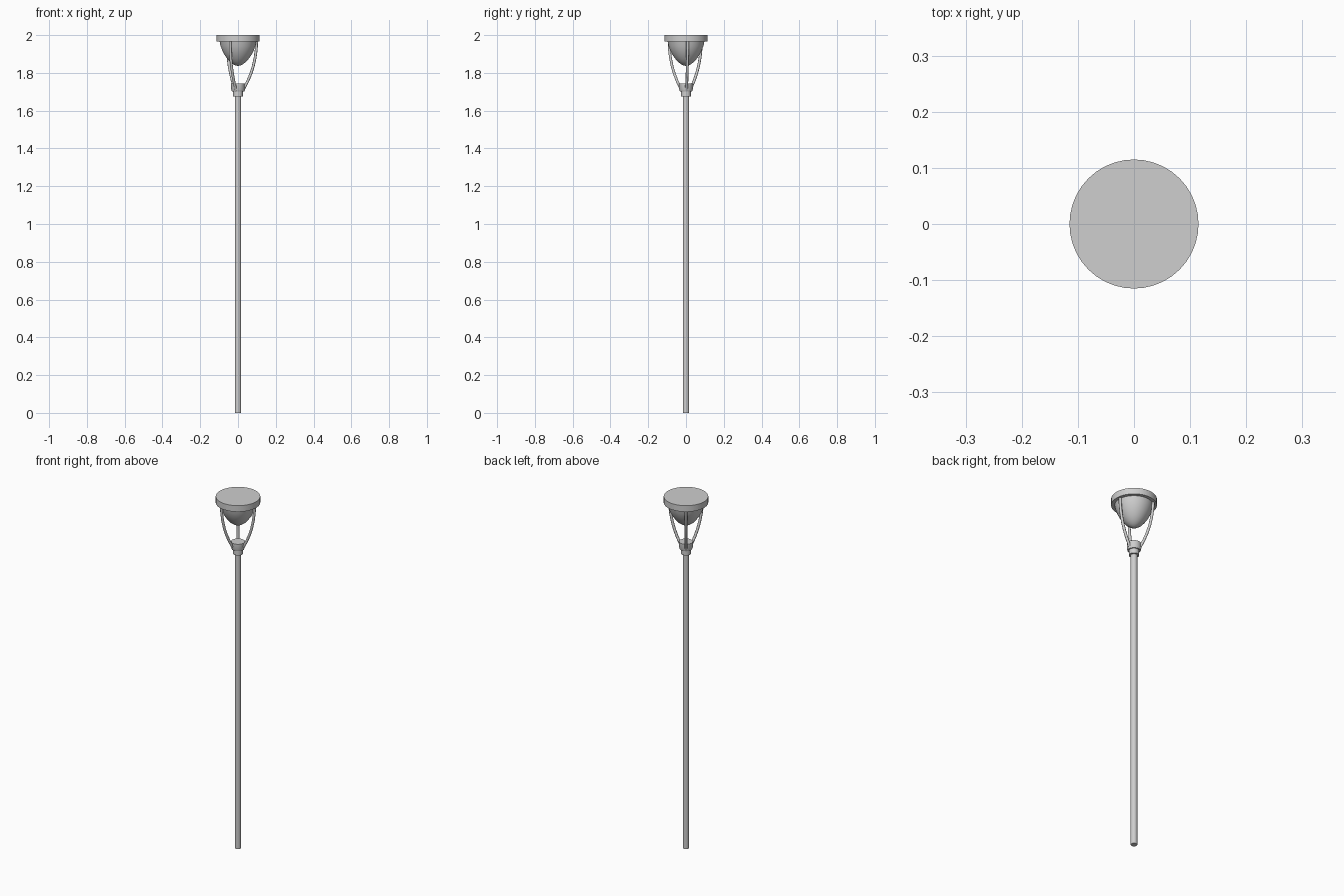
import bpy
import bmesh
import math

if "Cube" in bpy.data.objects:
    bpy.data.objects.remove(bpy.data.objects["Cube"])

grey = bpy.data.materials.new("light grey metal")
grey.diffuse_color = (0.62, 0.62, 0.62, 1)
grey.use_nodes = True
grey.node_tree.nodes["Principled BSDF"].inputs["Base Color"].default_value = grey.diffuse_color


def finish(name, bm, angle):
    bmesh.ops.recalc_face_normals(bm, faces=bm.faces)
    mesh = bpy.data.meshes.new(name)
    bm.to_mesh(mesh)
    bm.free()
    mesh.materials.append(grey)
    obj = bpy.data.objects.new(name, mesh)
    bpy.context.collection.objects.link(obj)
    bpy.ops.object.select_all(action='DESELECT')
    obj.select_set(True)
    bpy.context.view_layer.objects.active = obj
    bpy.ops.object.shade_smooth_by_angle(angle=math.radians(angle))
    return obj


def lathe(name, profile, sides, angle=35):
    """Spin (radius, z) points round the z axis."""
    bm = bmesh.new()
    verts = [bm.verts.new((r, 0, z)) for r, z in profile]
    edges = [bm.edges.new(pair) for pair in zip(verts, verts[1:])]
    bmesh.ops.spin(bm, geom=verts + edges, cent=(0, 0, 0), axis=(0, 0, 1),
                   angle=math.tau, steps=sides, use_merge=True)
    bmesh.ops.remove_doubles(bm, verts=bm.verts, dist=1e-5)
    return finish(name, bm, angle)


def arm(name, path, turn, radius=0.0075, sides=8):
    """Sweep a round section along an (r, z) path, turned about z."""
    bm = bmesh.new()
    rings = []
    c, s = math.cos(turn), math.sin(turn)
    for i, (r, z) in enumerate(path):
        a, b = path[max(i - 1, 0)], path[min(i + 1, len(path) - 1)]
        length = math.hypot(b[0] - a[0], b[1] - a[1])
        nr, nz = (b[1] - a[1]) / length, -(b[0] - a[0]) / length
        ring = []
        for k in range(sides):
            t = math.tau * k / sides
            u, v = radius * math.cos(t), radius * math.sin(t)
            x, y = r + u * nr, v
            ring.append(bm.verts.new((x * c - y * s, x * s + y * c, z + u * nz)))
        rings.append(ring)
    for p, q in zip(rings, rings[1:]):
        for k in range(sides):
            n = (k + 1) % sides
            bm.faces.new((p[k], p[n], q[n], q[k]))
    bm.faces.new(rings[0])
    bm.faces.new(rings[-1])
    return finish(name, bm, 50)


# Pole
lathe("pole", [(0, 0), (0.017, 0), (0.017, 1.69), (0, 1.69)], 16)

# Stepped collar on top of the pole
lathe("collar", [(0, 1.675), (0.026, 1.675), (0.026, 1.702), (0.032, 1.702),
                 (0.036, 1.712), (0.036, 1.743), (0, 1.743)], 24)

# Three curved arms, from the collar to the lamp rim
path = [(0.027, 1.705), (0.035, 1.725), (0.052, 1.757), (0.068, 1.795),
        (0.081, 1.835), (0.091, 1.88), (0.097, 1.925), (0.099, 1.968)]
for i in range(3):
    arm(f"arm_{i + 1}", path, math.radians(5 + 120 * i))

# Lamp bowl, hanging point down
lathe("lamp_bowl", [(0, 1.837), (0.012, 1.839), (0.026, 1.846), (0.042, 1.858),
                    (0.057, 1.875), (0.071, 1.895), (0.083, 1.918),
                    (0.092, 1.942), (0.098, 1.97)], 40, 60)

# Flat lamp lid
lathe("lamp_lid", [(0, 1.965), (0.115, 1.965), (0.115, 2.0), (0, 2.0)], 40)
